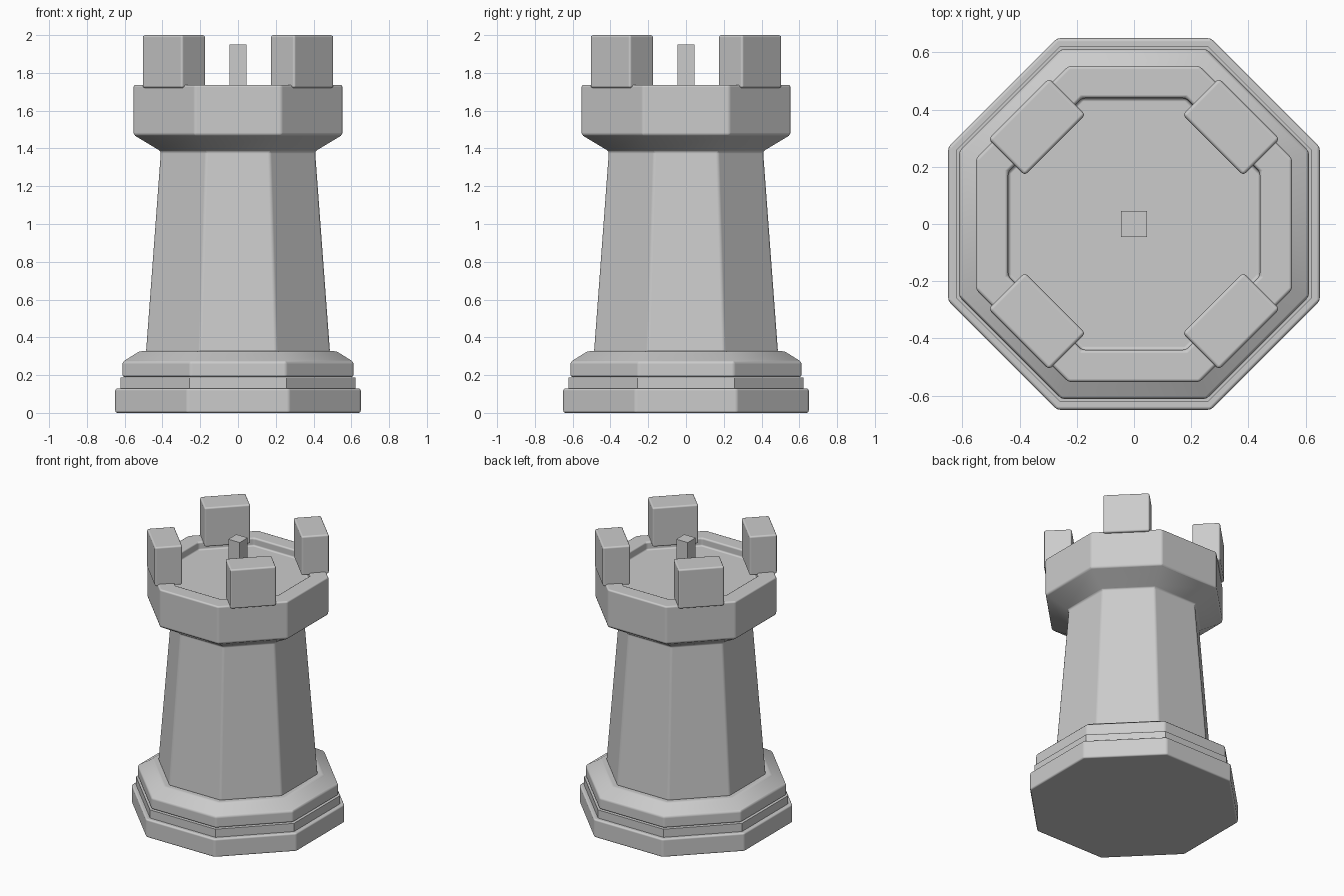
import bpy, bmesh
from math import cos, sin, pi, radians
from mathutils import Matrix

if "Cube" in bpy.data.objects:
    bpy.data.objects.remove(bpy.data.objects["Cube"])


def finish(bm, name, bevel):
    bmesh.ops.recalc_face_normals(bm, faces=bm.faces)
    me = bpy.data.meshes.new(name)
    bm.to_mesh(me)
    bm.free()
    ob = bpy.data.objects.new(name, me)
    bpy.context.collection.objects.link(ob)
    if bevel:
        for p in me.polygons:
            p.use_smooth = True
        mod = ob.modifiers.new("soft_edges", "BEVEL")
        mod.width = bevel
        mod.segments = 2
        mod.limit_method = 'ANGLE'
        mod.angle_limit = radians(25)
        mod.harden_normals = True
    return ob


def octagon_tower(name, profile, bevel):
    """Loft octagons through (flat-to-centre distance, z) and cap both ends."""
    bm = bmesh.new()
    rings = []
    for a, z in profile:
        r = a / cos(pi / 8)
        rings.append([bm.verts.new((r * cos((i + .5) * pi / 4),
                                    r * sin((i + .5) * pi / 4), z)) for i in range(8)])
    for lo, hi in zip(rings, rings[1:]):
        for i in range(8):
            j = (i + 1) % 8
            bm.faces.new((lo[i], lo[j], hi[j], hi[i]))
    bm.faces.new(rings[0][::-1])
    bm.faces.new(rings[-1])
    return finish(bm, name, bevel)


def block(name, size, centre, turn, bevel):
    bm = bmesh.new()
    m = Matrix.Rotation(turn, 4, 'Z') @ Matrix.Translation(centre) @ Matrix.Diagonal((*size, 1))
    bmesh.ops.create_cube(bm, size=1, matrix=m)
    return finish(bm, name, bevel)


# Stepped base
octagon_tower("base_plinth", [(.65, 0), (.65, .13)], .012)
octagon_tower("base_ring", [(.622, .125), (.622, .188)], 0)
octagon_tower("base_moulding", [(.612, .19), (.612, .27), (.52, .327)], .012)

# Tapered shaft flaring into the crown, with a shallow sunken floor
octagon_tower("shaft_and_crown",
              [(.487, .32), (.408, 1.385), (.553, 1.472), (.553, 1.737),
               (.44, 1.737), (.44, 1.68)], .012)

# Four battlements on the diagonal sides
for k in range(4):
    block(f"battlement_{k + 1}", (.18, .30, .28), (.48, 0, 1.86), pi / 4 + k * pi / 2, .012)

# Small centre post
block("centre_post", (.09, .09, .28), (0, 0, 1.81), 0, 0)
